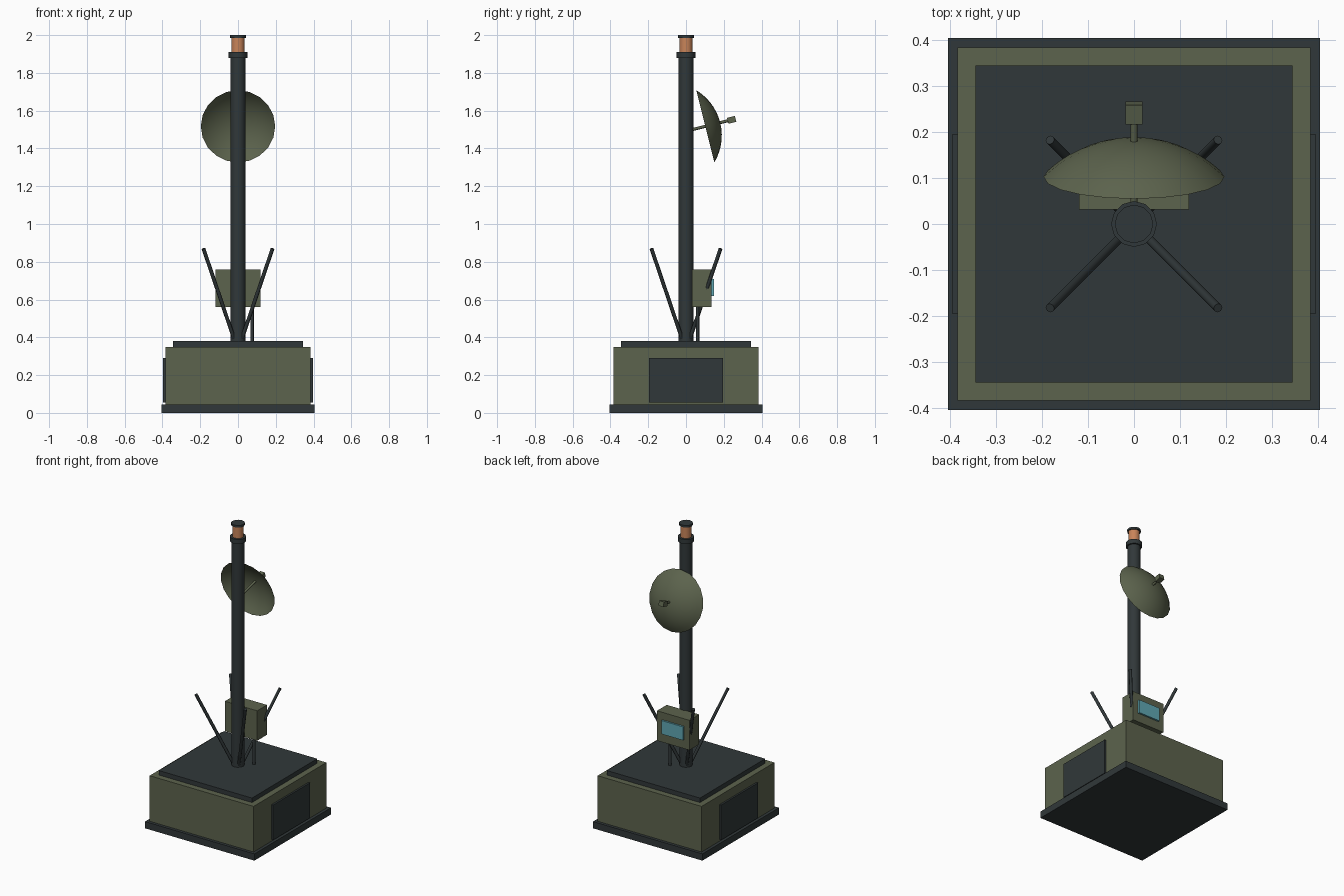
import bpy, bmesh, math
from mathutils import Vector, Matrix

if "Cube" in bpy.data.objects:
    bpy.data.objects.remove(bpy.data.objects["Cube"])


def material(name, rgb):
    m = bpy.data.materials.new(name)
    m.diffuse_color = (*rgb, 1)
    m.use_nodes = True
    m.node_tree.nodes["Principled BSDF"].inputs["Base Color"].default_value = m.diffuse_color
    return m


OLIVE = material("olive_paint", (0.107, 0.125, 0.074))
DARK = material("dark_metal", (0.030, 0.039, 0.041))
COPPER = material("copper", (0.58, 0.23, 0.10))
CYAN = material("screen_cyan", (0.117, 0.39, 0.456))


def add_object(name, bm, mat, matrix=None, smooth=False):
    mesh = bpy.data.meshes.new(name)
    if matrix:
        bm.transform(matrix)
    bm.to_mesh(mesh)
    bm.free()
    mesh.materials.append(mat)
    for p in mesh.polygons:
        p.use_smooth = smooth
    ob = bpy.data.objects.new(name, mesh)
    bpy.context.collection.objects.link(ob)
    return ob


def box(name, lo, hi, mat, matrix=None):
    lo, hi = Vector(lo), Vector(hi)
    bm = bmesh.new()
    bmesh.ops.create_cube(bm, size=1)
    bmesh.ops.scale(bm, vec=hi - lo, verts=bm.verts)
    bmesh.ops.translate(bm, vec=(lo + hi) / 2, verts=bm.verts)
    return add_object(name, bm, mat, matrix)


def rod(name, a, b, radius, mat, sides=12, smooth=True):
    a, b = Vector(a), Vector(b)
    bm = bmesh.new()
    bmesh.ops.create_cone(bm, cap_ends=True, segments=sides, radius1=radius,
                          radius2=radius, depth=(b - a).length)
    turn = (b - a).to_track_quat('Z', 'Y').to_matrix().to_4x4()
    ob = add_object(name, bm, mat, Matrix.Translation((a + b) / 2) @ turn)
    if smooth:
        for p in ob.data.polygons:
            p.use_smooth = len(p.vertices) == 4
        for e in ob.data.edges:  # crisp cap rims
            va, vb = (ob.data.vertices[i].co for i in e.vertices)
            e.use_edge_sharp = abs((va - vb).dot((b - a).normalized())) < 1e-4
    return ob


# Cabinet base with side access panels
box("base_plate", (-0.405, -0.405, 0), (0.405, 0.405, 0.045), DARK)
box("cabinet_body", (-0.385, -0.385, 0.04), (0.385, 0.385, 0.35), OLIVE)
box("cabinet_lid", (-0.345, -0.345, 0.35), (0.345, 0.345, 0.38), DARK)
for side, s in (("left", -1), ("right", 1)):
    x0, x1 = sorted((s * 0.38, s * 0.397))
    box(side + "_access_panel", (x0, -0.195, 0.055), (x1, 0.195, 0.29), DARK)

# Mast and beacon
rod("mast", (0, 0, 0.37), (0, 0, 1.90), 0.04, DARK)
rod("mast_collar", (0, 0, 1.88), (0, 0, 1.91), 0.05, DARK)
rod("beacon", (0, 0, 1.91), (0, 0, 1.987), 0.035, COPPER)
rod("beacon_cap", (0, 0, 1.986), (0, 0, 2.0), 0.042, DARK)

# Four splayed antenna struts
for i, (sx, sy) in enumerate([(-1, -1), (1, -1), (-1, 1), (1, 1)]):
    rod(f"strut_{i + 1}", (sx * 0.015, sy * 0.015, 0.375),
        (sx * 0.183, sy * 0.183, 0.87), 0.01, DARK, 8)

# Control box, screen and support post
box("control_box", (-0.12, 0.032, 0.56), (0.12, 0.135, 0.76), OLIVE)
box("screen", (-0.08, 0.13, 0.62), (0.08, 0.147, 0.71), CYAN)
rod("control_post", (0.075, 0.062, 0.37), (0.075, 0.062, 0.57), 0.009, DARK, 8)

# Dish: open spherical cap, built along local +Z then tilted to face back and up
TILT = math.radians(14)
axis_frame = (Matrix.Translation((0, 0.1025, 1.517))
              @ Matrix.Rotation(-(math.pi / 2 - TILT), 4, 'X'))
RIM, DEPTH, SIDES, RINGS = 0.197, 0.081, 20, 7
sphere_r = (RIM ** 2 + DEPTH ** 2) / (2 * DEPTH)
half = math.asin(RIM / sphere_r)
bm = bmesh.new()
profile = []
for k in range(RINGS + 1):
    t = half * (1 - k / RINGS)
    profile.append(bm.verts.new((sphere_r * math.sin(t), 0,
                                 sphere_r * math.cos(t) - sphere_r + DEPTH)))
edges = [bm.edges.new(p) for p in zip(profile, profile[1:])]
bmesh.ops.spin(bm, geom=profile + edges, cent=(0, 0, 0), axis=(0, 0, 1),
               angle=2 * math.pi, steps=SIDES)
bmesh.ops.remove_doubles(bm, verts=bm.verts, dist=1e-4)
bmesh.ops.recalc_face_normals(bm, faces=bm.faces)
if sum(f.normal.z for f in bm.faces) < 0:
    bmesh.ops.reverse_faces(bm, faces=bm.faces)
add_object("dish", bm, OLIVE, axis_frame, smooth=True)

# Feed arm and receiver on the dish axis
rod("feed_arm", axis_frame @ Vector((0, 0, -0.08)),
    axis_frame @ Vector((0, 0, 0.13)), 0.008, OLIVE, 8)
box("receiver", (-0.018, -0.016, 0.122), (0.018, 0.016, 0.165), OLIVE, axis_frame)
